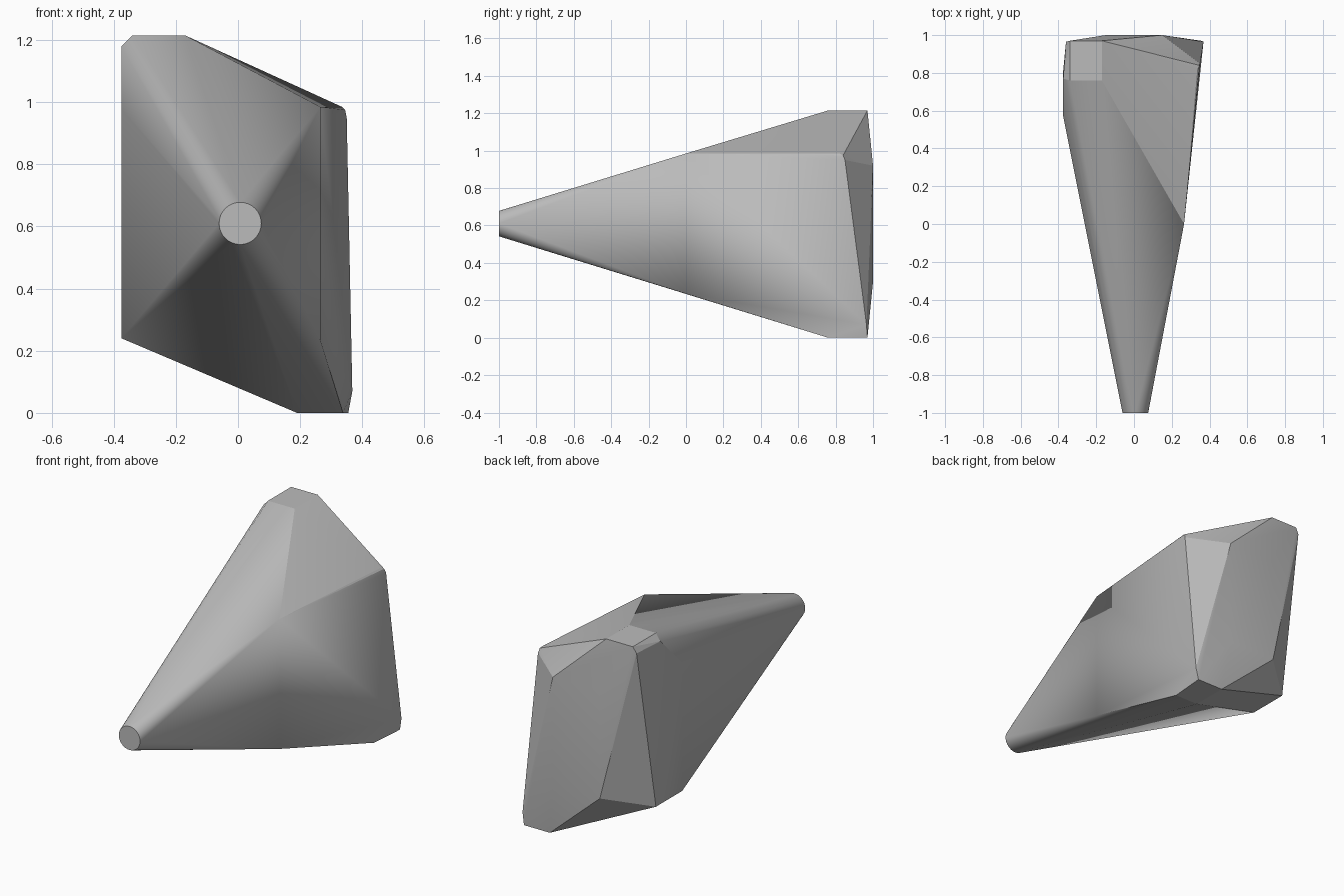
import bpy, bmesh
from math import cos, sin, tau, radians

if "Cube" in bpy.data.objects:
    bpy.data.objects.remove(bpy.data.objects["Cube"], do_unlink=True)

grey = bpy.data.materials.new("plain grey")
grey.use_nodes = True
colour = (0.5, 0.5, 0.5, 1)
grey.diffuse_color = colour
grey.node_tree.nodes["Principled BSDF"].inputs["Base Color"].default_value = colour

# Round flat tip at the front
sides = 32
points = [(0.007 + 0.068 * cos(tau * i / sides), -1, 0.61 + 0.068 * sin(tau * i / sides))
          for i in range(sides)]

# Flat top ridge and bottom keel
points += [(x, y, 1.215) for x in (-0.34, -0.17) for y in (0.76, 0.97)]
points += [(0.19, 0.76, 0), (0.338, 0.76, 0), (0.19, 0.97, 0), (0.355, 0.97, 0)]

# Side corners and their small chamfers
points += [(0.265, 0, 0.985), (0.265, 0, 0.235)]
points += [(0.335, 0.82, 0.985), (0.345, 0.84, 0.975), (0.35, 0.85, 0.95), (0.368, 0.965, 0.07)]
points += [(-0.375, 0.57, 0.98), (-0.375, 0.57, 0.24), (-0.375, 0.81, 0.24)]
points += [(-0.375, 0.77, 1.18), (-0.36, 0.965, 1.18)]

# Slightly bulging back panel
points += [(x, 1, z) for x in (-0.15, 0.15) for z in (0.3, 0.92)]

# Wrap the corners into one tapered solid
bm = bmesh.new()
for p in points:
    bm.verts.new(p)
hull = bmesh.ops.convex_hull(bm, input=bm.verts)
loose = [v for v in bm.verts if not v.link_faces]
bmesh.ops.delete(bm, geom=loose, context="VERTS")
bmesh.ops.dissolve_limit(bm, angle_limit=radians(0.5), verts=bm.verts, edges=bm.edges)
bmesh.ops.recalc_face_normals(bm, faces=bm.faces)

mesh = bpy.data.meshes.new("tapered_body")
bm.to_mesh(mesh)
bm.free()
body = bpy.data.objects.new("tapered_body", mesh)
bpy.context.collection.objects.link(body)
mesh.materials.append(grey)
bpy.ops.object.select_all(action="DESELECT")
body.select_set(True)
bpy.context.view_layer.objects.active = body
bpy.ops.object.shade_smooth_by_angle(angle=radians(15))
